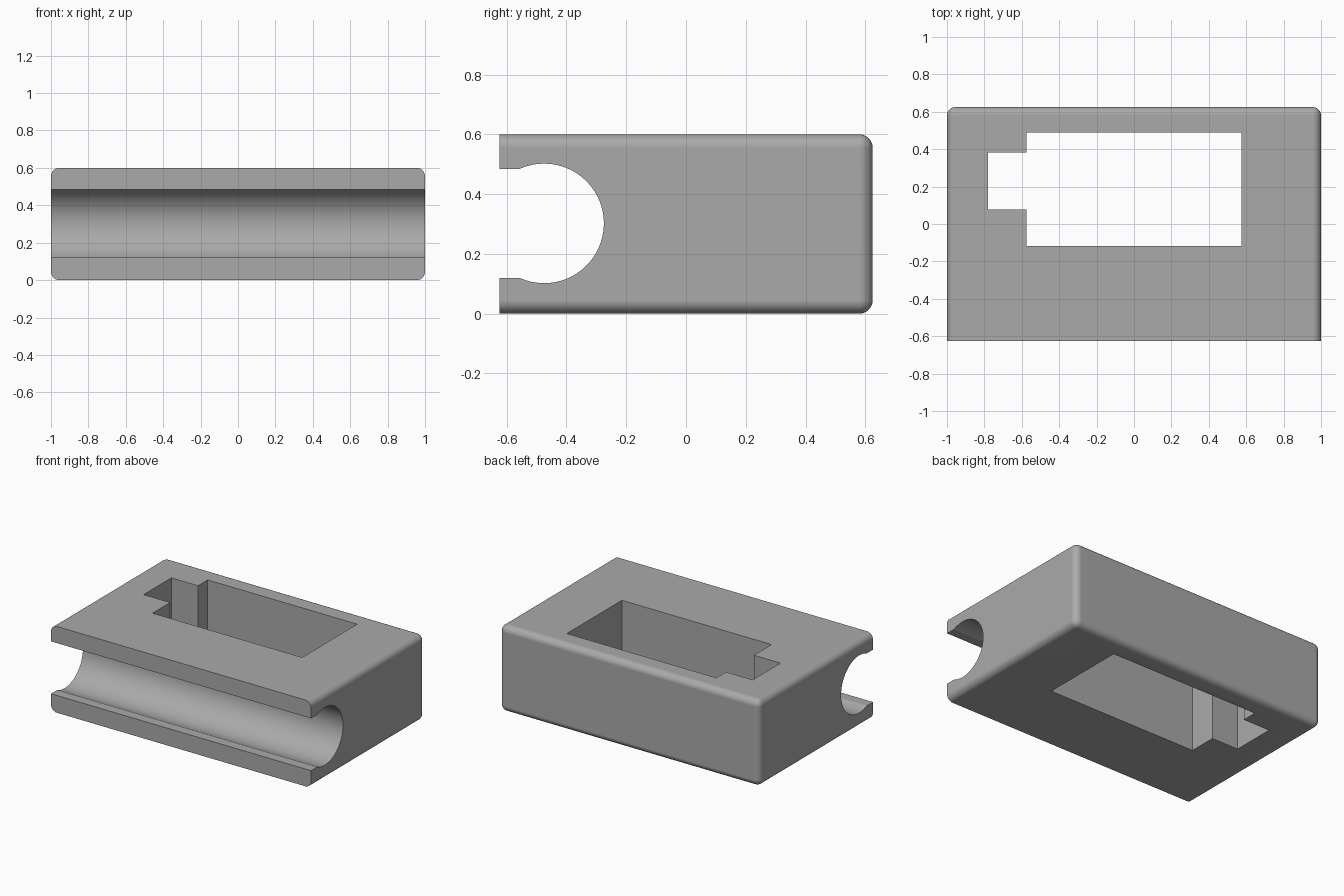
import bpy
import bmesh
from math import radians, sqrt, atan2, cos, sin, pi
from mathutils import Vector

if "Cube" in bpy.data.objects:
    bpy.data.objects.remove(bpy.data.objects["Cube"], do_unlink=True)

HALF_X, HALF_Y, HEIGHT, FILLET = 1.0, 0.625, 0.6, 0.045

grey = bpy.data.materials.new("plain grey")
grey.use_nodes = True
colour = (0.4, 0.4, 0.4, 1)
grey.diffuse_color = colour
grey.node_tree.nodes["Principled BSDF"].inputs["Base Color"].default_value = colour


def prism(name, points, offset):
    """Extrude a closed outline of 3D points along an offset."""
    bm = bmesh.new()
    face = bm.faces.new([bm.verts.new(p) for p in points])
    ext = bmesh.ops.extrude_face_region(bm, geom=[face])
    moved = [g for g in ext["geom"] if isinstance(g, bmesh.types.BMVert)]
    bmesh.ops.translate(bm, verts=moved, vec=Vector(offset))
    bmesh.ops.recalc_face_normals(bm, faces=bm.faces)
    mesh = bpy.data.meshes.new(name)
    bm.to_mesh(mesh)
    bm.free()
    obj = bpy.data.objects.new(name, mesh)
    bpy.context.collection.objects.link(obj)
    mesh.materials.append(grey)
    return obj


# Block: every edge rounded except those around the flat front face
block = prism("block", [(-HALF_X, -HALF_Y, 0), (HALF_X, -HALF_Y, 0),
                        (HALF_X, HALF_Y, 0), (-HALF_X, HALF_Y, 0)], (0, 0, HEIGHT))
bm = bmesh.new()
bm.from_mesh(block.data)
rounded = [e for e in bm.edges if any(v.co.y > 0 for v in e.verts)]
bmesh.ops.bevel(bm, geom=rounded, offset=FILLET, segments=8, profile=0.5, affect='EDGES')
bm.to_mesh(block.data)
bm.free()

# Channel cutter: round bore with a narrower mouth open to the front
bore_y, bore_z, radius, mouth = -0.475, 0.302, 0.2, 0.182
start = atan2(mouth, -sqrt(radius ** 2 - mouth ** 2))
steps = 72
outline = [(-1.2, -0.8, bore_z - mouth), (-1.2, -0.8, bore_z + mouth)]
for i in range(steps + 1):
    a = start * (1 - 2 * i / steps)
    outline.append((-1.2, bore_y + radius * cos(a), bore_z + radius * sin(a)))
channel = prism("channel_cutter", outline, (2.4, 0, 0))

# Pocket cutter: through opening with a side notch
x0, x1, xn = -0.575, 0.575, -0.78
y0, y1, n0, n1 = -0.117, 0.488, 0.077, 0.382
pocket = prism("pocket_cutter", [(x, y, -0.2) for x, y in (
    (x0, y0), (x1, y0), (x1, y1), (x0, y1),
    (x0, n1), (xn, n1), (xn, n0), (x0, n0))], (0, 0, 1))

bpy.ops.object.select_all(action='DESELECT')
block.select_set(True)
bpy.context.view_layer.objects.active = block
for cutter in (channel, pocket):
    mod = block.modifiers.new(cutter.name, 'BOOLEAN')
    mod.operation = 'DIFFERENCE'
    mod.solver = 'EXACT'
    mod.object = cutter
    bpy.ops.object.modifier_apply(modifier=mod.name)
    bpy.data.objects.remove(cutter, do_unlink=True)

# Smooth fillets and bore, crisp corners, flat large faces
bpy.ops.object.shade_smooth_by_angle(angle=radians(18))
weighted = block.modifiers.new("flat_faces", 'WEIGHTED_NORMAL')
weighted.keep_sharp = True
